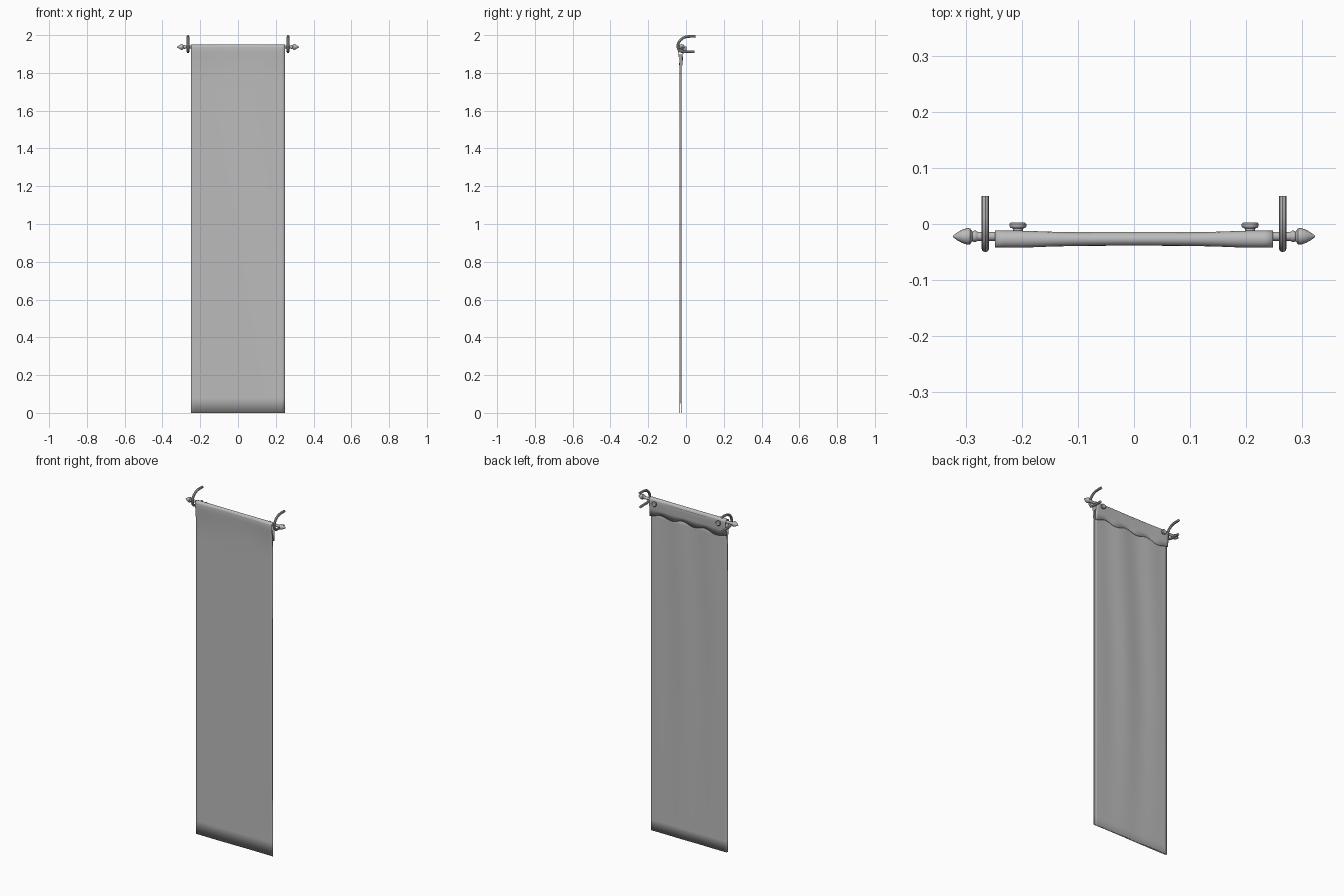
import bpy, bmesh, math
from mathutils import Matrix, Vector

cube = bpy.data.objects.get("Cube")
if cube:
    bpy.data.objects.remove(cube, do_unlink=True)

grey = bpy.data.materials.new("plain grey")
grey.use_nodes = True
COLOUR = (0.5, 0.5, 0.5, 1)
grey.diffuse_color = COLOUR
grey.node_tree.nodes["Principled BSDF"].inputs["Base Color"].default_value = COLOUR

ROD_Y, ROD_Z = -0.022, 1.937


def finish(obj, angle=40):
    """Give the object its colour and smooth shading."""
    obj.data.materials.clear()
    obj.data.materials.append(grey)
    bpy.ops.object.select_all(action="DESELECT")
    obj.select_set(True)
    bpy.context.view_layer.objects.active = obj
    bpy.ops.object.shade_smooth_by_angle(angle=math.radians(angle))
    return obj


def add_mesh(name, bm):
    mesh = bpy.data.meshes.new(name)
    bm.to_mesh(mesh)
    bm.free()
    obj = bpy.data.objects.new(name, mesh)
    bpy.context.collection.objects.link(obj)
    return obj


def lathe(name, profile, matrix, sides=16):
    """Revolve (radius, height) pairs round local z, then place them."""
    bm = bmesh.new()
    rings = []
    for r, h in profile:
        rings.append([bm.verts.new((r * math.cos(a), r * math.sin(a), h))
                      for a in (math.tau * i / sides for i in range(sides))])
    for low, high in zip(rings, rings[1:]):
        for i in range(sides):
            j = (i + 1) % sides
            bm.faces.new((low[i], low[j], high[j], high[i]))
    bm.faces.new(rings[0][::-1])
    bm.faces.new(rings[-1])
    bm.transform(matrix)
    bmesh.ops.recalc_face_normals(bm, faces=bm.faces)
    return finish(add_mesh(name, bm))


def sheet(name, columns, rows, point, thickness):
    """Grid of cloth whose shape comes from point(u, row)."""
    bm = bmesh.new()
    grid = [[bm.verts.new(point(i / columns * 2 - 1, k)) for i in range(columns + 1)]
            for k in range(rows)]
    for a, b in zip(grid, grid[1:]):
        for i in range(columns):
            bm.faces.new((a[i], a[i + 1], b[i + 1], b[i]))
    obj = add_mesh(name, bm)
    solid = obj.modifiers.new("thickness", "SOLIDIFY")
    solid.thickness = thickness
    solid.offset = -1
    return finish(obj)


# Front cloth: rises up the front, wraps the rod and ends in a short back flap
front = [(-0.033, 1.88 * k / 24) for k in range(24)]
front += [(-0.038, 1.88), (-0.041, 1.91)]
sleeve = [(-0.027 - 0.015 * math.cos(a), ROD_Z + 0.013 * math.sin(a))
          for a in (math.pi * k / 8 for k in range(9))]
flap = [(-0.013, 1.915), (-0.016, 1.885), (-0.019, 1.855)]
path = front + sleeve + flap


def front_point(u, k):
    y, z = path[k]
    if z > 1.87 or k >= len(front):
        pinch = 0.78 + 0.22 * min(1, abs(u) * 1.3) ** 3
        y = -0.027 + (y + 0.027) * pinch
    else:
        y += 0.001 * math.sin(3 * u + 2 * z)
    if k == len(path) - 1:
        z += 0.008 * math.sin(11 * u) - 0.008 * u * u
    return 0.248 * u, y, z


sheet("banner_cloth", 32, len(path), front_point, 0.0015)


# Back lining with soft vertical folds, flatter toward the hem
def lining_point(u, k):
    z = 1.9 * k / 30
    fold = math.sin(7 * u + 0.8 * math.sin(2 * z)) * (1 - u * u)
    y = -0.0255 + 0.003 * fold * min(1, 0.25 + z / 1.5)
    return 0.246 * u, y, z


sheet("back_lining", 32, 31, lining_point, -0.0015)

# Hanging rod
along_x = Matrix.Rotation(math.pi / 2, 4, "Y")
lathe("hanging_rod", [(0.008, -0.285), (0.008, 0.285)],
      Matrix.Translation((0, ROD_Y, ROD_Z)) @ along_x)

# Pointed finial, button and wall hook on each side
finial = [(0.008, 0), (0.010, 0.003), (0.010, 0.006), (0.0085, 0.009),
          (0.014, 0.013), (0.015, 0.018), (0.012, 0.027), (0.007, 0.036),
          (0.001, 0.044)]
button = [(0.009, 0), (0.009, 0.008), (0.013, 0.009), (0.015, 0.012),
          (0.015, 0.016), (0.012, 0.019)]
hook = [(0.05, 1.993), (0.02, 1.993), (-0.002, 1.990), (-0.022, 1.980),
        (-0.036, 1.965), (-0.043, 1.945), (-0.040, 1.927), (-0.031, 1.916),
        (-0.018, 1.912), (0.01, 1.912), (0.045, 1.911)]

for side, s in (("left", 1), ("right", -1)):
    outward = Matrix.Rotation(s * math.pi / 2, 4, "Y")
    lathe(side + "_finial", finial,
          Matrix.Translation((s * 0.279, ROD_Y, ROD_Z)) @ outward)
    lathe(side + "_button", button,
          Matrix.Translation((s * 0.207, -0.016, 1.925))
          @ Matrix.Rotation(-math.pi / 2, 4, "X"))

    curve = bpy.data.curves.new(side + "_hook", "CURVE")
    curve.dimensions = "3D"
    curve.bevel_depth = 0.007
    curve.bevel_resolution = 2
    curve.resolution_u = 4
    curve.use_fill_caps = True
    spline = curve.splines.new("BEZIER")
    spline.bezier_points.add(len(hook) - 1)
    for p, (y, z) in zip(spline.bezier_points, hook):
        p.co = Vector((s * 0.265, y, z))
        p.handle_left_type = p.handle_right_type = "AUTO"
    obj = bpy.data.objects.new(side + "_hook", curve)
    bpy.context.collection.objects.link(obj)
    bpy.ops.object.select_all(action="DESELECT")
    obj.select_set(True)
    bpy.context.view_layer.objects.active = obj
    bpy.ops.object.convert(target="MESH")
    finish(bpy.context.view_layer.objects.active)
